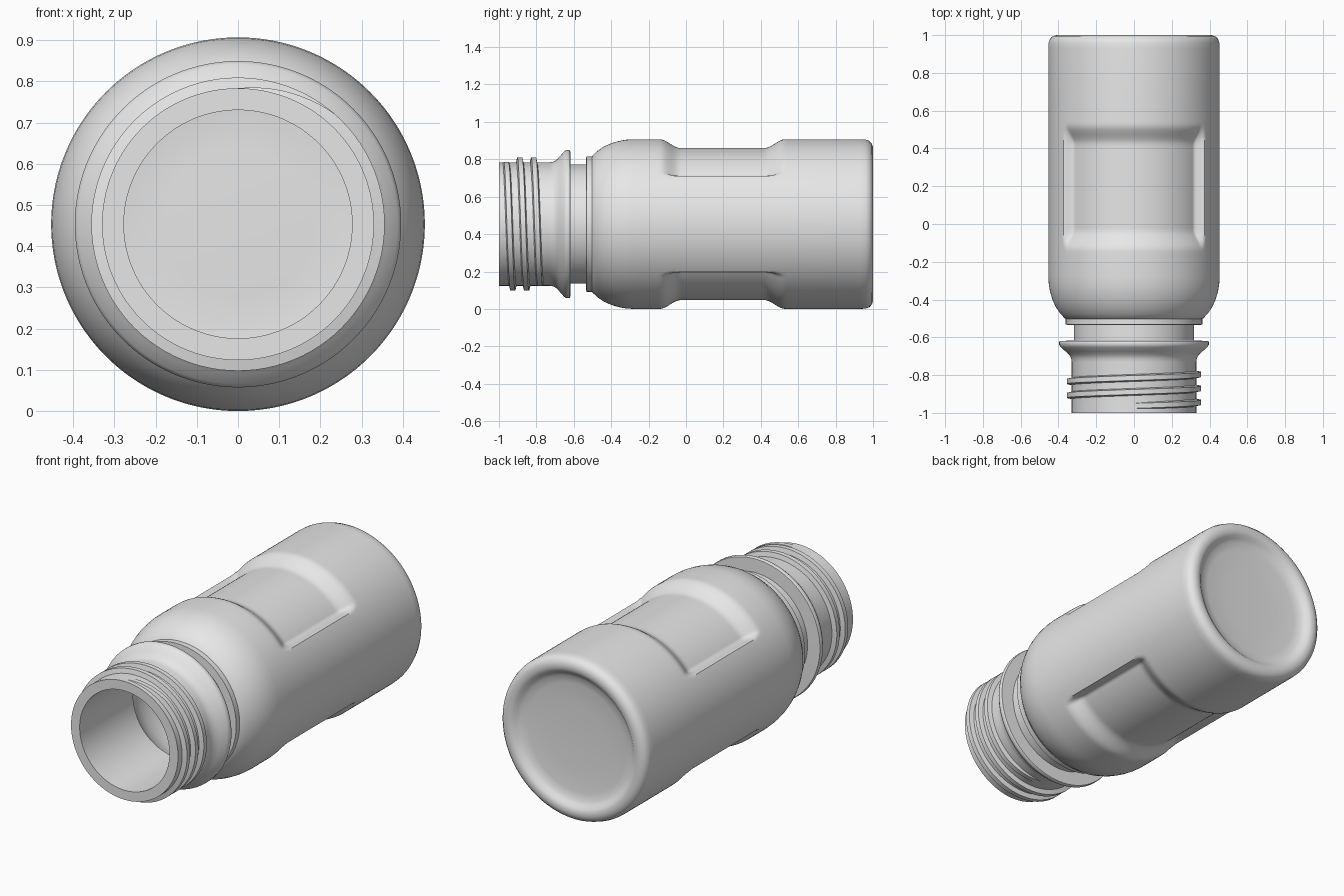
import bpy, bmesh, math

if "Cube" in bpy.data.objects:
    bpy.data.objects.remove(bpy.data.objects["Cube"])

CZ = 0.4535          # height of the bottle axis
SEG = 240            # segments around the axis

mat = bpy.data.materials.new("plain grey")
mat.diffuse_color = (0.8, 0.8, 0.8, 1)
mat.use_nodes = True
mat.node_tree.nodes["Principled BSDF"].inputs["Base Color"].default_value = mat.diffuse_color


def place(r, y, a):
    """Point at radius r, position y along the axis, angle a from straight up."""
    return (r * math.sin(a), y, CZ + r * math.cos(a))


def recess(y, a):
    """Depth of the two grip panels (top and bottom) at this spot."""
    deg = math.degrees(math.acos(min(1, abs(math.cos(a)))))
    u = max(0, (deg - 51.5) / 4)
    v = max(0, (abs(y - 0.195) - 0.225) / 0.11)
    d = min(1, math.hypot(u, v))
    return 0.047 * (1 - d * d * (3 - 2 * d))


def finish(bm, name, angle=40):
    bmesh.ops.recalc_face_normals(bm, faces=bm.faces)
    me = bpy.data.meshes.new(name)
    bm.to_mesh(me)
    bm.free()
    me.materials.append(mat)
    ob = bpy.data.objects.new(name, me)
    bpy.context.collection.objects.link(ob)
    bpy.ops.object.select_all(action='DESELECT')
    ob.select_set(True)
    bpy.context.view_layer.objects.active = ob
    bpy.ops.object.shade_smooth_by_angle(angle=math.radians(angle))
    return ob


# Bottle shell: outer base, wall, shoulder, neck, lip, then back along the inside
base = [(0.18, 0.957), (0.30, 0.962), (0.34, 0.968), (0.36, 0.98), (0.375, 0.993),
        (0.39, 0.999), (0.41, 1.0), (0.43, 0.994), (0.445, 0.98), (0.452, 0.96), (0.4535, 0.93)]
wall_y = [0.56 - 0.015 * i for i in range(50)]
outer = [(0.4535, y) for y in wall_y]
shoulder = [(0.4535, -0.28), (0.451, -0.32), (0.444, -0.36), (0.432, -0.40),
            (0.414, -0.44), (0.39, -0.475), (0.366, -0.50)]
neck = [(0.362, -0.502), (0.362, -0.533), (0.318, -0.535), (0.318, -0.617), (0.393, -0.619),
        (0.396, -0.624), (0.396, -0.64), (0.388, -0.652), (0.362, -0.675), (0.343, -0.692),
        (0.333, -0.71), (0.33, -0.73), (0.33, -1.0)]
inside = [(0.277, -1.0), (0.277, -0.53), (0.315, -0.49), (0.352, -0.445), (0.38, -0.40),
          (0.397, -0.34), (0.4035, -0.28)]
inner = [(0.4035, y) for y in reversed(wall_y)]
floor = [(0.4035, 0.86), (0.39, 0.90), (0.35, 0.915), (0.18, 0.91)]
profile = base + outer + shoulder + neck + inside + inner + floor

bm = bmesh.new()
angles = [2 * math.pi * i / SEG for i in range(SEG)]
rings = []
for r, y in profile:
    panel = r > 0.40 and -0.16 < y < 0.56
    rings.append([bm.verts.new(place(r - (recess(y, a) if panel else 0), y, a)) for a in angles])
for p, q in zip(rings, rings[1:]):
    for i in range(SEG):
        j = (i + 1) % SEG
        bm.faces.new((p[i], p[j], q[j], q[i]))
for ring, y in ((rings[0], 0.955), (rings[-1], 0.908)):
    c = bm.verts.new((0, y, CZ))
    for i in range(SEG):
        bm.faces.new((c, ring[i], ring[(i + 1) % SEG]))
finish(bm, "bottle_shell")

# Screw thread: trapezoid swept along a helix with tapered ends
TURNS, PITCH, START = 2.5, 0.074, -0.963
section = [(-0.021, -0.008), (-0.013, 0.026), (0.013, 0.026), (0.021, -0.008)]
bm = bmesh.new()
steps = 240
loops = []
for k in range(steps + 1):
    t = k / steps
    fade = min(1, t * 22, (1 - t) * 22)
    a = t * TURNS * 2 * math.pi
    yc = START + PITCH * TURNS * t
    loops.append([bm.verts.new(place(0.33 + (h * fade if h > 0 else h), yc + w, a))
                  for w, h in section])
for p, q in zip(loops, loops[1:]):
    for i in range(4):
        j = (i + 1) % 4
        bm.faces.new((p[i], p[j], q[j], q[i]))
bm.faces.new(loops[0])
bm.faces.new(loops[-1])
finish(bm, "screw_thread", 30)
